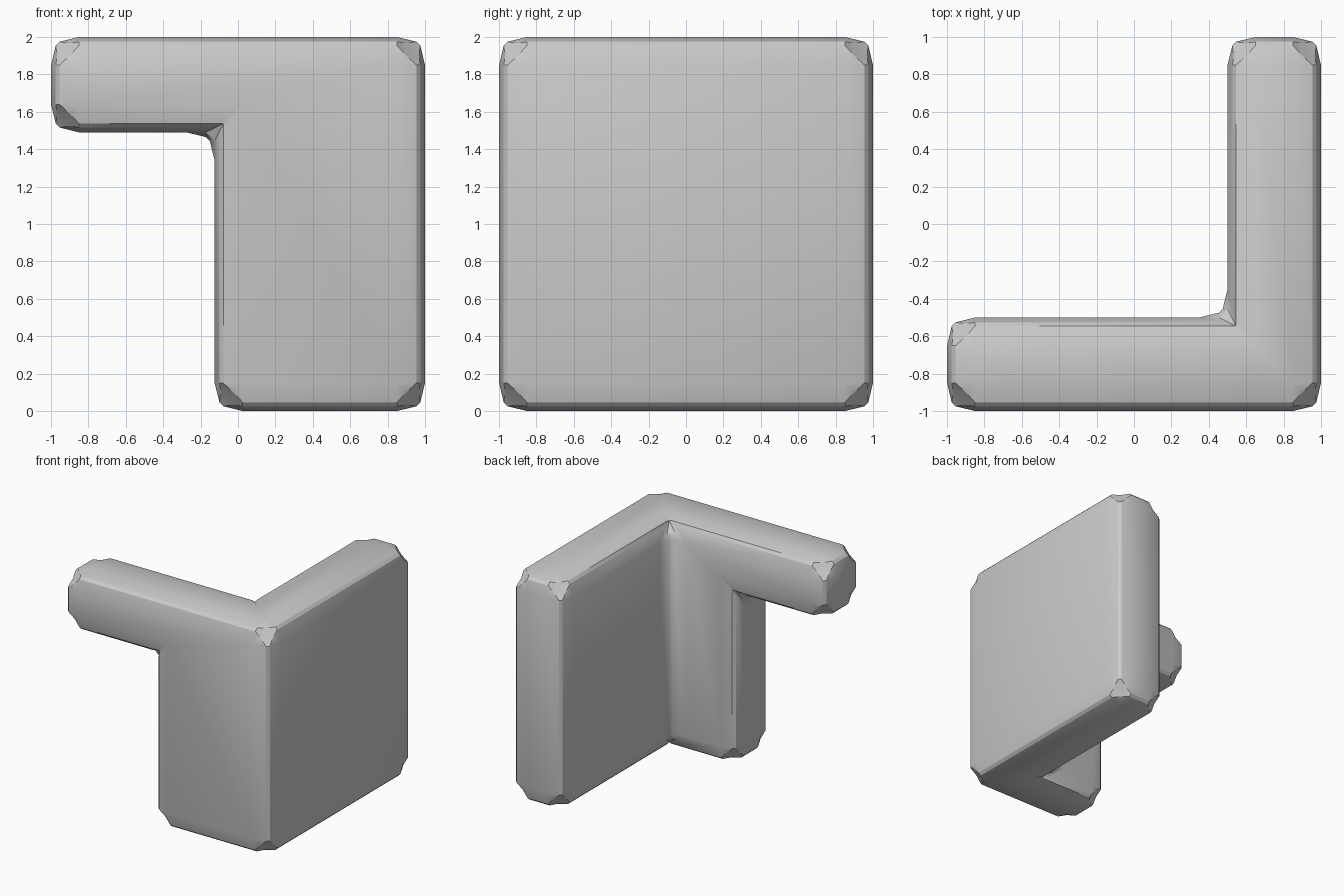
import bpy, bmesh, math

if "Cube" in bpy.data.objects:
    bpy.data.objects.remove(bpy.data.objects["Cube"])


def prism(name, outline, z0, z1):
    """Extrude a plan outline between two heights."""
    bm = bmesh.new()
    base = bm.faces.new([bm.verts.new((x, y, z0)) for x, y in outline])
    top = bmesh.ops.extrude_face_region(bm, geom=[base], use_keep_orig=True)
    for v in top["geom"]:
        if isinstance(v, bmesh.types.BMVert):
            v.co.z = z1
    bmesh.ops.recalc_face_normals(bm, faces=bm.faces)
    mesh = bpy.data.meshes.new(name)
    bm.to_mesh(mesh)
    bm.free()
    obj = bpy.data.objects.new(name, mesh)
    bpy.context.collection.objects.link(obj)
    return obj


# Two walls meeting at a corner
wall = prism("corner_wall", [(-1, -1), (1, -1), (1, 1), (0.5, 1),
                             (0.5, -0.5), (-1, -0.5)], 0, 2)

# Opening below the overhanging arm of the front wall
cutter = prism("opening_cutter", [(-2, -2), (-0.125, -2),
                                  (-0.125, 0), (-2, 0)], -1, 1.49)
cutter.hide_render = True
cut = wall.modifiers.new("opening", 'BOOLEAN')
cut.operation = 'DIFFERENCE'
cut.solver = 'EXACT'
cut.object = cutter

# Pillowed edges: gentle slope, narrow chamfer, gentle slope
bev = wall.modifiers.new("worn_edges", 'BEVEL')
bev.width = 0.15
bev.segments = 3
bev.limit_method = 'ANGLE'
bev.angle_limit = math.radians(30)
bev.profile_type = 'CUSTOM'
profile = bev.custom_profile
for x, y in ((0.83, 0.69), (0.69, 0.83)):
    profile.points.add(x, y)
for p in profile.points:
    p.handle_type_1 = p.handle_type_2 = 'VECTOR'
profile.update()

# Apply, drop the cutter and shade
bpy.context.view_layer.objects.active = wall
wall.select_set(True)
for name in [m.name for m in wall.modifiers]:
    bpy.ops.object.modifier_apply(modifier=name)
bpy.data.objects.remove(cutter)
bpy.ops.object.shade_smooth_by_angle(angle=math.radians(30))
